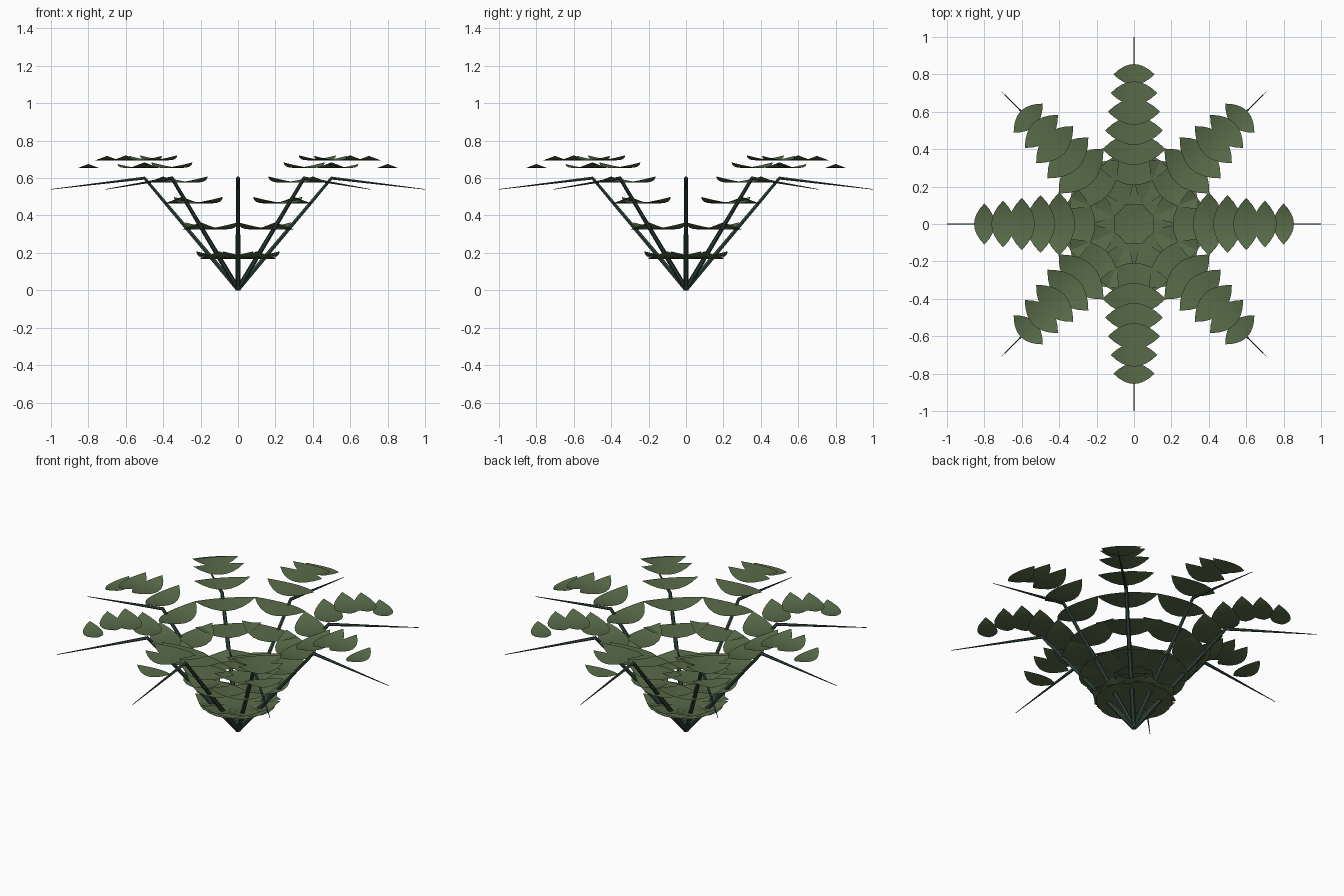
import bpy, bmesh, math
from mathutils import Vector, Matrix

if "Cube" in bpy.data.objects:
    bpy.data.objects.remove(bpy.data.objects["Cube"])

ARMS = 8


def material(name, color):
    m = bpy.data.materials.new(name)
    m.diffuse_color = (*color, 1)
    m.use_nodes = True
    m.node_tree.nodes["Principled BSDF"].inputs["Base Color"].default_value = m.diffuse_color
    return m


LEAF = material("leaf green", (0.098, 0.147, 0.065))
STEM = material("dark stem green", (0.033, 0.064, 0.046))


def make_object(name, bm, mat, turn):
    mesh = bpy.data.meshes.new(name)
    bm.to_mesh(mesh)
    bm.free()
    mesh.materials.append(mat)
    ob = bpy.data.objects.new(name, mesh)
    ob.rotation_euler.z = turn
    bpy.context.collection.objects.link(ob)
    return ob


def stem(turn, index):
    # Tapered six-sided tube that rises outward, then droops to a thin tip
    bm = bmesh.new()
    path = [(0, 0.006, 0.014), (0.5, 0.6, 0.010), (1.0, 0.54, 0.0015)]
    tilts = [math.radians(a) for a in (50, 21, -7)]
    rings = []
    for (r, z, rad), tilt in zip(path, tilts):
        up = Vector((-math.sin(tilt), 0, math.cos(tilt)))
        side = Vector((0, 1, 0))
        rings.append([bm.verts.new(Vector((r, 0, z)) + rad * (
            math.cos(k * math.tau / 6) * side + math.sin(k * math.tau / 6) * up))
            for k in range(6)])
    for a, b in zip(rings, rings[1:]):
        for k in range(6):
            bm.faces.new((a[k], a[(k + 1) % 6], b[(k + 1) % 6], b[k]))
    bm.faces.new(rings[0])
    bm.faces.new(rings[-1])
    bmesh.ops.recalc_face_normals(bm, faces=bm.faces)
    make_object(f"stem_{index}", bm, STEM, turn)


def leaf(r, turn, name):
    # Pointed lens lying across the stem, with both tips curling upward
    bm = bmesh.new()
    half = 0.11 + (0.8 - r) * 0.15
    depth = half / 2
    z = 0.7 * math.sin(math.pi * r / 1.3)
    lift = 0.19 * half
    n = 8
    outer, inner = [], []
    for i in range(n + 1):
        t = -1 + 2 * i / n
        d = depth * (1 - t * t)
        h = z + lift * t * t
        outer.append(bm.verts.new((r + d, t * half, h)))
        inner.append(outer[-1] if i in (0, n) else
                     bm.verts.new((r - d, t * half, h)))
    for i in range(n):
        corners = (inner[i], outer[i], outer[i + 1], inner[i + 1])
        bm.faces.new(list(dict.fromkeys(corners)))
    ob = make_object(name, bm, LEAF, turn)
    for p in ob.data.polygons:
        p.use_smooth = True


# Eight arms, each with a stem and a row of eight leaves
for a in range(ARMS):
    angle = a * math.tau / ARMS
    stem(angle, a + 1)
    for k in range(1, 9):
        leaf(k / 10, angle, f"leaf_{a + 1}_{k}")
